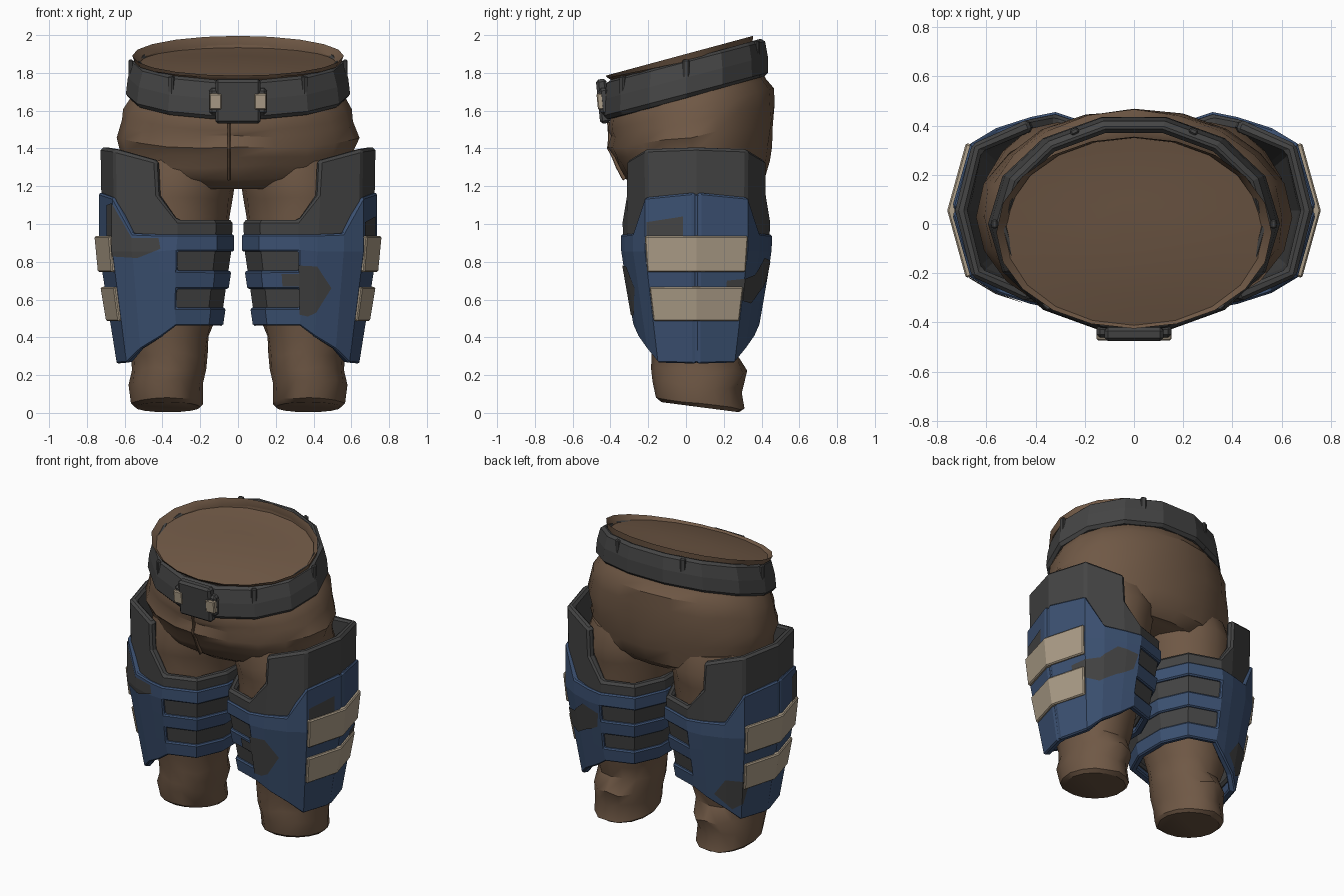
import bpy, bmesh, math, random
from mathutils import Vector

if "Cube" in bpy.data.objects:
    bpy.data.objects.remove(bpy.data.objects["Cube"])

random.seed(4)

def material(name, color):
    m = bpy.data.materials.new(name)
    m.diffuse_color = (*color, 1)
    m.use_nodes = True
    m.node_tree.nodes["Principled BSDF"].inputs["Base Color"].default_value = m.diffuse_color
    return m

BROWN = material("brown cloth", (0.160, 0.098, 0.060))
DARK = material("dark grey", (0.058, 0.058, 0.058))
BLUE = material("armour blue", (0.045, 0.083, 0.170))
TAN = material("tan", (0.42, 0.345, 0.250))

def finish(name, bm, mat, smooth=None):
    me = bpy.data.meshes.new(name)
    bm.to_mesh(me)
    bm.free()
    me.materials.append(mat)
    ob = bpy.data.objects.new(name, me)
    bpy.context.collection.objects.link(ob)
    if smooth:
        bpy.ops.object.select_all(action='DESELECT')
        ob.select_set(True)
        bpy.context.view_layer.objects.active = ob
        bpy.ops.object.shade_smooth_by_angle(angle=math.radians(smooth))
    return ob

def thicken(ob, thickness, bevel, mirror=True):
    s = ob.modifiers.new("thickness", 'SOLIDIFY')
    s.thickness, s.offset = thickness, -1
    b = ob.modifiers.new("edge", 'BEVEL')
    b.width, b.segments = bevel, 1
    b.limit_method, b.angle_limit = 'ANGLE', math.radians(50)
    if mirror:
        ob.modifiers.new("mirror", 'MIRROR')

def strip(rows, closed, skip=lambda i, j: False):
    """Quads between rows of points, leaving out skipped cells."""
    bm = bmesh.new()
    vs = [[bm.verts.new(p) for p in r] for r in rows]
    n = len(rows[0])
    for j in range(len(rows) - 1):
        for i in range(n if closed else n - 1):
            k = (i + 1) % n
            if not skip(i, j):
                bm.faces.new((vs[j][i], vs[j][k], vs[j + 1][k], vs[j + 1][i]))
    loose = [v for v in bm.verts if not v.link_faces]
    bmesh.ops.delete(bm, geom=loose, context='VERTS')
    return bm

# ---------- cloth ----------
def cloth(name, rings, mirror=False, n=20):
    """Loft of tilted ellipses: z, tilt, x0, x1, y0, y1, fold size."""
    rows = []
    for z, tilt, x0, x1, y0, y1, fold in rings:
        row = []
        for i in range(n):
            t = 2 * math.pi * i / n
            f = 1 + random.uniform(-fold, fold)
            x = (x0 + x1) / 2 + (x1 - x0) / 2 * f * math.cos(t)
            y = (y0 + y1) / 2 + (y1 - y0) / 2 * f * math.sin(t)
            row.append((x, y, z + tilt * y + random.uniform(-fold, fold) * 0.6))
        rows.append(row)
    bm = strip(rows, True)
    bmesh.ops.holes_fill(bm, edges=[e for e in bm.edges if e.is_boundary])
    bmesh.ops.recalc_face_normals(bm, faces=bm.faces)
    ob = finish(name, bm, BROWN, 34)
    if mirror:
        ob.modifiers.new("mirror", 'MIRROR')

cloth("trouser_hips", [
    (1.19, 0, -.46, .46, -.24, .36, .01), (1.24, 0, -.59, .59, -.32, .42, .02),
    (1.32, .05, -.61, .61, -.36, .445, .02), (1.38, .08, -.615, .615, -.38, .46, .02),
    (1.46, .14, -.635, .635, -.41, .465, .015), (1.54, .2, -.615, .615, -.40, .465, .015),
    (1.60, .25, -.605, .605, -.41, .462, .01), (1.655, .26, -.575, .575, -.405, .425, 0),
    (1.75, .265, -.52, .52, -.39, .38, 0), (1.86, .27, -.52, .52, -.39, .35, 0),
    (1.90, .27, -.56, .56, -.425, .355, 0),
    (1.86, .21, -.545, .545, -.415, .35, 0), (1.865, .18, -.40, .40, -.30, .25, 0),
    (1.875, .16, -.15, .15, -.12, .10, 0)])
cloth("trouser_leg", [
    (.04, -.13, .20, .545, -.13, .28, 0), (.06, -.13, .185, .565, -.16, .31, .01),
    (.15, -.1, .185, .575, -.18, .29, .03), (.23, -.05, .165, .565, -.185, .32, .02),
    (.31, 0, .16, .57, -.18, .275, .03), (.40, 0, .15, .585, -.20, .30, .03),
    (.50, 0, .12, .59, -.21, .32, .02), (.70, 0, .08, .61, -.25, .36, .01),
    (.92, 0, .06, .62, -.28, .38, .01), (1.04, 0, .04, .62, -.28, .39, .02),
    (1.14, 0, .03, .62, -.29, .40, .02), (1.22, 0, .01, .61, -.30, .41, .02),
    (1.34, 0, .02, .58, -.28, .38, 0)], mirror=True, n=16)

# Raised seam following the front of the hips
seam = [(-.335, 1.23), (-.372, 1.30), (-.392, 1.35), (-.418, 1.40), (-.412, 1.46), (-.418, 1.54)]
thicken(finish("fly_seam", strip([[(-.055, y, z), (-.041, y, z)] for y, z in seam], False),
               BROWN), .03, .003, mirror=False)

def box(name, loc, size, mat, rot=(0, 0, 0), bevel=0.006):
    bm = bmesh.new()
    bmesh.ops.create_cube(bm, size=1)
    bmesh.ops.scale(bm, vec=size, verts=bm.verts)
    bmesh.ops.bevel(bm, geom=bm.edges[:], offset=bevel, segments=1, affect='EDGES')
    ob = finish(name, bm, mat)
    ob.location, ob.rotation_euler = loc, rot
    return ob

# ---------- belt ----------
def belt_point(t, h, grow=0.0):
    a, b = .575 - .2 * h + grow, .436 - .1 * h + grow
    y = b * math.sin(t)
    return (a * math.cos(t), y, 1.775 + .262 * y + h)

angles = [2 * math.pi * (i / 14) for i in range(14)]
belt = strip([[belt_point(t, h, g) for t in angles]
              for h, g in ((-.105, 0), (0, .008), (.10, 0))], True)
thicken(finish("belt", belt, DARK), .05, .018, mirror=False)
for deg in (38.6, 90, 154.3):
    for s in (-1, 1):
        t = math.radians(-90 + s * deg)
        g = -.018 if deg > 150 else -.008
        box("belt_loop", belt_point(t, 0, g), (.024, .035, .19), DARK, (0, 0, t))

# Buckle plate, its cross bar and two clasps
box("buckle_plate", (0, -.438, 1.65), (.24, .056, .235), DARK, (.1, 0, 0), .014)
box("buckle_bar", (0, -.432, 1.65), (.305, .050, .14), DARK, (.1, 0, 0), .014)
for s in (-1, 1):
    box("buckle_clasp", (s * .119, -.440, 1.65), (.066, .060, .085), TAN, (.1, 0, 0))

# ---------- thigh armour ----------
CX, CY = .37, .055
# Half outline from inner thigh to outer seam: x, distance from centre line
HALF = [(.02, .13), (.11, .33), (.32, .40), (.42, .38), (.56, .335),
        (.665, .272), (.738, .018), (.725, 0)]

def taper(z):
    return 1 - .43 * max(0, .855 - z)

def place(x, y, z, size=1.0):
    s = taper(z) * size
    return (CX + (x - CX) * s, CY + y * s, z)

def around(half):
    """Front half followed by the mirrored back half; the last item is shared."""
    return [(x, -d, *r) for x, d, *r in half] + [(x, d, *r) for x, d, *r in half[-2::-1]]

# Dark liner: low on the inside, tall on the outside
liner = around([(.02, .13, .5, 1.02), (.11, .33, .5, 1.02), (.32, .40, .5, 1.02),
                (.425, .38, .45, 1.15), (.435, .378, .45, 1.335), (.665, .275, .35, 1.395),
                (.735, 0, .35, 1.405)])
rows = [[place(x, y, (lo, .855, hi)[k], (.953, .955, .98)[k]) for x, y, lo, hi in liner]
        for k in range(3)]
thicken(finish("thigh_liner", strip(rows, True), DARK), .05, .014)

# Blue shell with two slots running round the inner thigh
lows = [.46, .46, .46, .40, .335, .265, .26, .265]
highs = [.945, .945, .945, .945, .95, 1.14, 1.165, 1.155]
shell = around([(*p, lo, hi) for p, lo, hi in zip(HALF, lows, highs)])
rows = [[place(x, y, (lo, .555, .655, .75, .855, hi)[k]) for x, y, lo, hi in shell]
        for k in range(6)]
inner = {0, 1, 12, 13, 14}
plate = strip(rows, True, lambda i, j: j in (1, 3) and i in inner)
thicken(finish("thigh_plate", plate, BLUE), .045, .014)

# Tan straps over the outer seam
for z0, z1, d in ((.745, .935, .275), (.485, .665, .272)):
    pts = around([(.684, d), (.76, 0)])
    rows = [[place(x, y, z) for x, y in pts] for z in (z0, z1)]
    thicken(finish("side_strap", strip(rows, False), TAN), .05, .007)

# Dark camouflage patches lying on the blue facets
def patch(side, face, outline):
    bm = bmesh.new()
    bm.faces.new([bm.verts.new((u, 0, z)) for u, z in outline])
    bmesh.ops.triangulate(bm, faces=bm.faces[:])
    cuts = [((u, 0, 0), (1, 0, 0)) for u in range(1, 7)] + [((0, 0, .855), (0, 0, 1))]
    for co, no in cuts:
        bmesh.ops.bisect_plane(bm, geom=bm.verts[:] + bm.edges[:] + bm.faces[:],
                               plane_co=co, plane_no=no)
    for v in bm.verts:
        i = min(int(v.co.x + 1e-4), 6)
        a, b = Vector(HALF[i]), Vector(HALF[i + 1])
        x, d = a.lerp(b, v.co.x - i)
        x, y, z = place(x, face * d, v.co.z, 1.014)
        v.co = (side * x, y, z)
    bm.normal_update()
    for f in bm.faces:
        c = f.calc_center_median()
        if f.normal.dot(c - Vector((side * CX, CY, c.z))) < 0:
            f.normal_flip()
    finish("camouflage_patch", bm, DARK)

patch(-1, -1, [(2.9, .87), (3.0, .925), (4.0, .925), (5.0, 1.11), (5.35, 1.1),
               (5.35, .83), (3.8, .82)])
patch(1, -1, [(2.0, .52), (2.0, .78), (3, .775), (3.6, .66), (3, .53), (2.5, .51)])
patch(1, -1, [(1.55, .67), (1.55, .735), (2.0, .735), (2.0, .67)])
patch(1, -1, [(5.05, .9), (5.05, 1.01), (5.8, 1.04), (5.8, .9)])
patch(1, 1, [(5.4, .6), (5.4, .7), (4.2, .73), (3.4, .82), (2.2, .80), (2.4, .70),
             (3.4, .64), (4.2, .58)])
patch(-1, 1, [(3.4, .44), (4, .55), (5.25, .54), (5.05, .38), (4.4, .34)])
